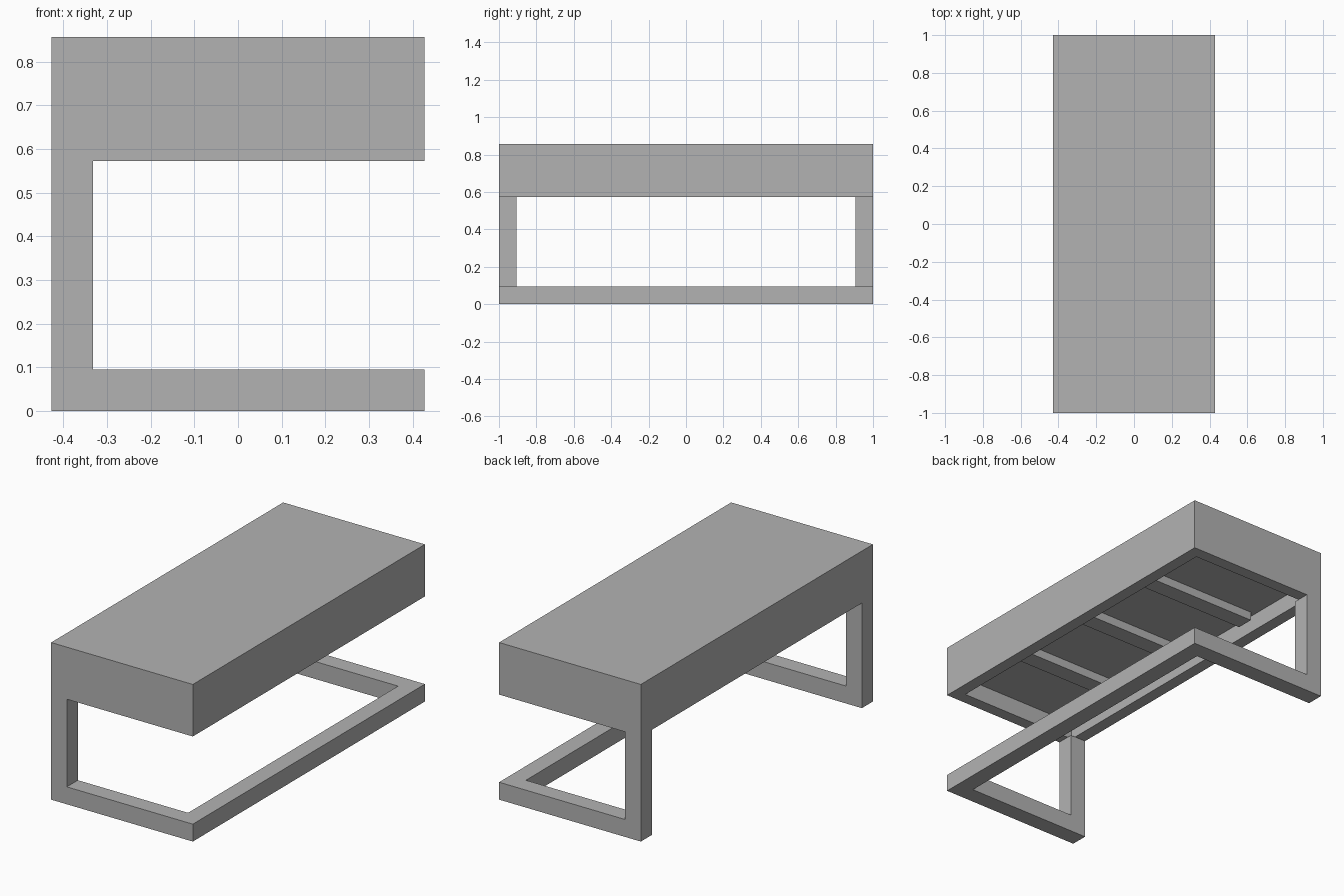
import bpy
import bmesh
from mathutils import Vector

if "Cube" in bpy.data.objects:
    bpy.data.objects.remove(bpy.data.objects["Cube"], do_unlink=True)

# Main dimensions
HX, HY = 0.4275, 1.0        # half width and half length
BEAM = 0.095                # square section of legs and rails
TOP_BOTTOM, TOP = 0.573, 0.857
CEILING = TOP_BOTTOM + BEAM # depth of the hollow underneath

grey = bpy.data.materials.new("plain grey")
grey.use_nodes = True
colour = (0.45, 0.45, 0.45, 1)
grey.diffuse_color = colour
grey.node_tree.nodes["Principled BSDF"].inputs["Base Color"].default_value = colour


def finish(name, bm):
    bmesh.ops.recalc_face_normals(bm, faces=bm.faces)
    mesh = bpy.data.meshes.new(name)
    bm.to_mesh(mesh)
    bm.free()
    mesh.materials.append(grey)
    obj = bpy.data.objects.new(name, mesh)
    bpy.context.collection.objects.link(obj)
    return obj


def box(lo, hi, open_axis=None):
    """Box between two corners; both faces across open_axis are left out."""
    bm = bmesh.new()
    bmesh.ops.create_cube(bm, size=1)
    lo, hi = Vector(lo), Vector(hi)
    for v in bm.verts:
        v.co = (lo + hi) / 2 + v.co * (hi - lo)
    bm.normal_update()
    if open_axis is not None:
        hidden = [f for f in bm.faces if abs(f.normal[open_axis]) > 0.5]
        bmesh.ops.delete(bm, geom=hidden, context="FACES_ONLY")
    return bm


# Thick top with a hollow underside
bm = box((-HX, -HY, TOP_BOTTOM), (HX, HY, TOP))
bm.normal_update()
under = min(bm.faces, key=lambda f: f.calc_center_median().z)
bmesh.ops.inset_region(bm, faces=[under], thickness=BEAM)
hollow = bmesh.ops.extrude_face_region(bm, geom=[under])
bmesh.ops.translate(bm, vec=(0, 0, CEILING - TOP_BOTTOM),
                    verts=[g for g in hollow["geom"] if isinstance(g, bmesh.types.BMVert)])
if under.is_valid:
    bmesh.ops.delete(bm, geom=[under], context="FACES_ONLY")
finish("table_top", bm)

# Cross battens inside the hollow
for i, y in enumerate((-0.5, 0, 0.5)):
    finish(f"batten_{i + 1}",
           box((BEAM - HX, y - BEAM / 2, CEILING - BEAM / 2),
               (HX - BEAM, y + BEAM / 2, CEILING), open_axis=0))

# U-shaped floor frame, open along the leg side
half = [(HX, HY), (-HX, HY), (-HX, HY - BEAM), (HX - BEAM, HY - BEAM)]
outline = half + [(x, -y) for x, y in reversed(half)]
bm = bmesh.new()
face = bm.faces.new([bm.verts.new((x, y, 0)) for x, y in outline])
walls = bmesh.ops.extrude_face_region(bm, geom=[face], use_keep_orig=True)
bmesh.ops.translate(bm, vec=(0, 0, BEAM),
                    verts=[g for g in walls["geom"] if isinstance(g, bmesh.types.BMVert)])
finish("floor_frame", bm)

# Two upright legs
for name, y in (("front_leg", -HY), ("back_leg", HY - BEAM)):
    finish(name, box((-HX, y, BEAM), (BEAM - HX, y + BEAM, TOP_BOTTOM), open_axis=2))
